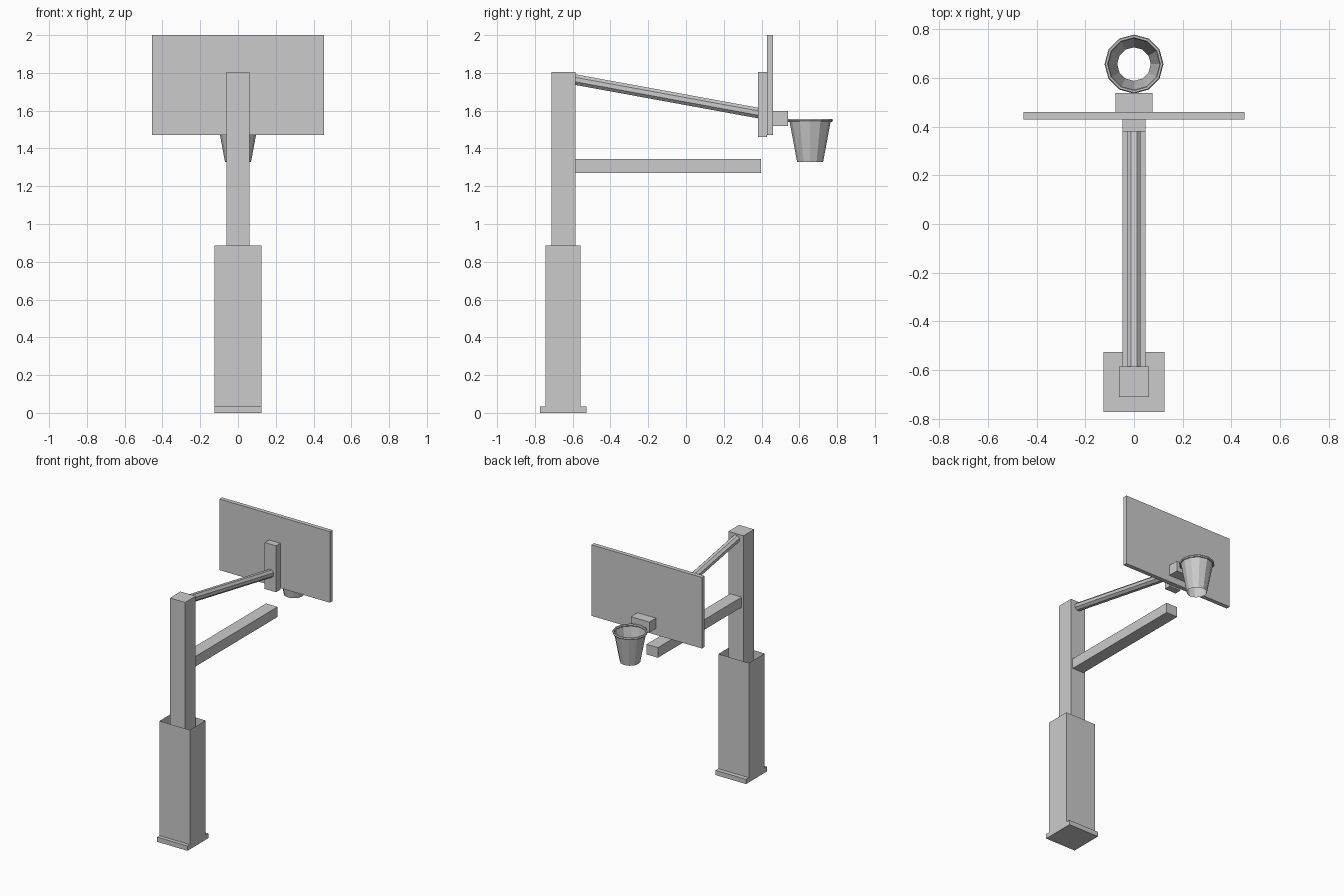
import bpy, bmesh, math
from mathutils import Vector, Matrix

cube = bpy.data.objects.get("Cube")
if cube:
    bpy.data.objects.remove(cube, do_unlink=True)

GREY = (0.6, 0.6, 0.6, 1)
mat = bpy.data.materials.new("plain grey")
mat.use_nodes = True
mat.diffuse_color = GREY
mat.node_tree.nodes["Principled BSDF"].inputs["Base Color"].default_value = GREY


def finish(name, bm):
    mesh = bpy.data.meshes.new(name)
    bm.to_mesh(mesh)
    bm.free()
    mesh.materials.append(mat)
    obj = bpy.data.objects.new(name, mesh)
    bpy.context.collection.objects.link(obj)
    return obj


def box(name, half_x, y, z, open_top=False):
    """Box centred on x = 0, spanning the y and z ranges."""
    bm = bmesh.new()
    size = Vector((2 * half_x, y[1] - y[0], z[1] - z[0]))
    centre = Vector((0, sum(y) / 2, sum(z) / 2))
    bmesh.ops.create_cube(bm, size=1, matrix=Matrix.Translation(centre) @ Matrix.Diagonal(size.to_4d()))
    if open_top:
        bm.normal_update()
        caps = [f for f in bm.faces if abs(f.normal.z) > 0.9]
        bmesh.ops.delete(bm, geom=caps, context='FACES_ONLY')
    return finish(name, bm)


def rod(name, start, end, radius, sides):
    """Faceted rod with a flat side facing up."""
    a, b = Vector(start), Vector(end)
    axis = b - a
    bm = bmesh.new()
    place = (Matrix.Translation((a + b) / 2) @ axis.to_track_quat('Z', 'Y').to_matrix().to_4x4()
             @ Matrix.Rotation(math.pi / sides, 4, 'Z'))
    bmesh.ops.create_cone(bm, cap_ends=True, segments=sides, radius1=radius,
                          radius2=radius, depth=axis.length, matrix=place)
    return finish(name, bm)


def lathe(name, profile, centre, sides, closed):
    """Spin (radius, height) points around a vertical axis."""
    bm = bmesh.new()
    rings = []
    for i in range(sides):
        t = math.tau * i / sides
        rings.append([bm.verts.new((centre[0] + r * math.cos(t), centre[1] + r * math.sin(t), z))
                      for r, z in profile])
    n = len(profile)
    for i in range(sides):
        p, q = rings[i], rings[(i + 1) % sides]
        for j in range(n if closed else n - 1):
            k = (j + 1) % n
            bm.faces.new((p[j], q[j], q[k], p[k]))
    return finish(name, bm)


# Base and post
box("base_plate", 0.125, (-0.772, -0.526), (0, 0.035))
box("post_padding", 0.125, (-0.744, -0.559), (0.035, 0.887), open_top=True)
box("post", 0.062, (-0.711, -0.586), (0.035, 1.805))

# Arms
box("lower_arm", 0.047, (-0.586, 0.397), (1.27, 1.345))
rod("upper_arm", (0, -0.60, 1.767), (0, 0.39, 1.586), 0.03, 8)

# Backboard and mounts
box("backboard_bracket", 0.047, (0.38, 0.43), (1.46, 1.805))
box("backboard", 0.454, (0.43, 0.461), (1.472, 2.0))
box("hoop_mount", 0.076, (0.461, 0.539), (1.52, 1.597))

# Hoop and net
HOOP = (0, 0.657)
rim = [(0.113 + 0.008 * math.cos(math.tau * k / 6), 1.549 + 0.009 * math.sin(math.tau * k / 6))
       for k in range(6)]
lathe("hoop_rim", rim, HOOP, 12, True)
lathe("net", [(0.069, 1.329), (0.110, 1.549)], HOOP, 12, False)
